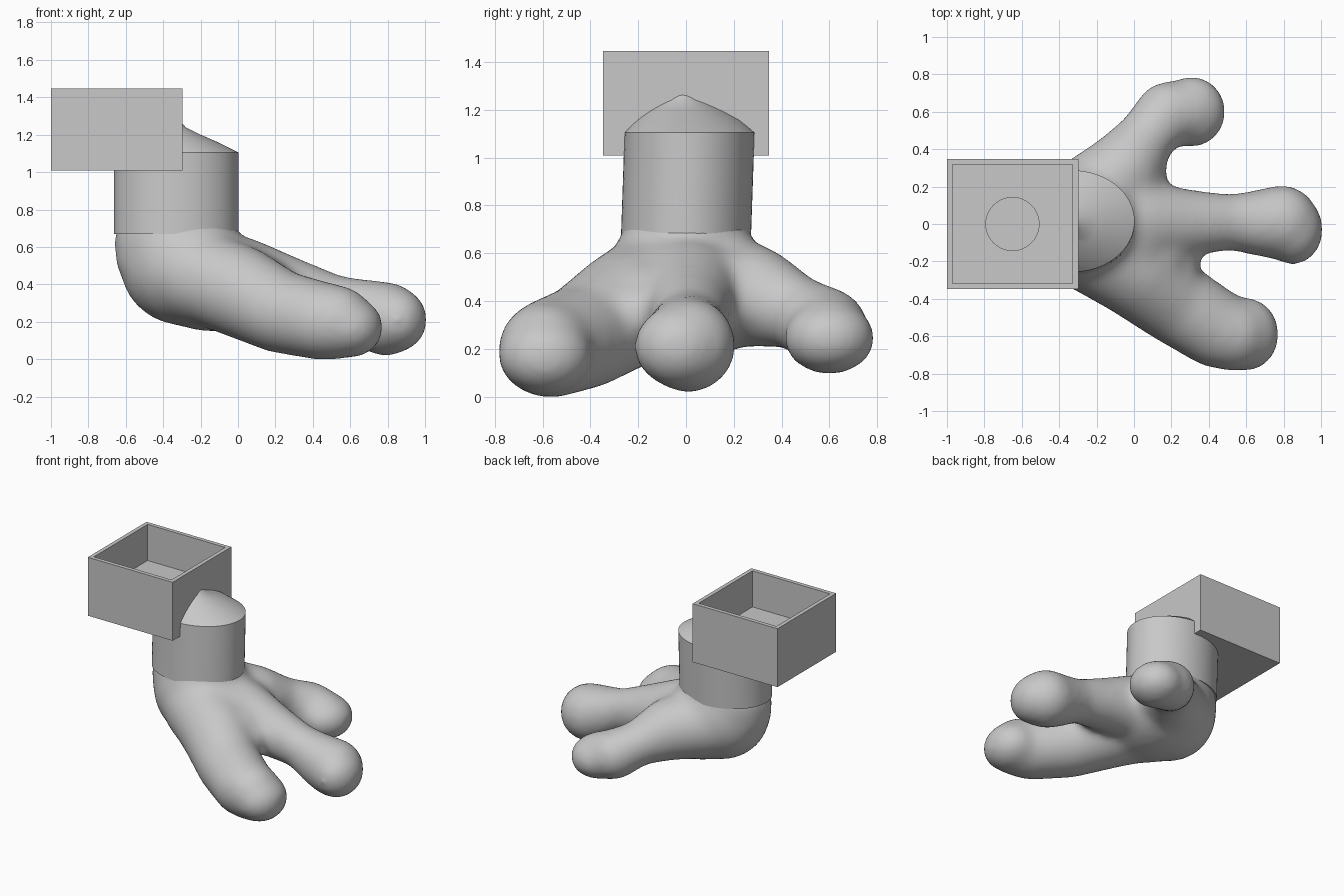
import bpy
import bmesh
from math import cos, sin, tau, radians
from mathutils import Matrix, Vector

cube = bpy.data.objects.get("Cube")
if cube:
    bpy.data.objects.remove(cube, do_unlink=True)

COLOUR = (0.58, 0.58, 0.58, 1)
grey = bpy.data.materials.new("plain grey")
grey.use_nodes = True
grey.diffuse_color = COLOUR
grey.node_tree.nodes["Principled BSDF"].inputs["Base Color"].default_value = COLOUR


def make_object(name, bm):
    bmesh.ops.recalc_face_normals(bm, faces=bm.faces)
    mesh = bpy.data.meshes.new(name)
    bm.to_mesh(mesh)
    bm.free()
    mesh.materials.append(grey)
    obj = bpy.data.objects.new(name, mesh)
    bpy.context.collection.objects.link(obj)
    return obj


def shade(obj, angle):
    bpy.ops.object.select_all(action="DESELECT")
    obj.select_set(True)
    bpy.context.view_layer.objects.active = obj
    bpy.ops.object.shade_smooth_by_angle(angle=radians(angle))


def ball(bm, centre, radii):
    matrix = Matrix.Translation(centre) @ Matrix.Diagonal((*radii, 1))
    bmesh.ops.create_icosphere(bm, subdivisions=3, radius=1, matrix=matrix)


def limb(bm, stations, steps=7):
    """Closely spaced balls along a path of (x, y, z, radius)."""
    for a, b in zip(stations, stations[1:]):
        for i in range(steps + 1):
            p = Vector(a).lerp(Vector(b), i / steps)
            ball(bm, p[:3], (p[3],) * 3)


def loft(bm, rings, sides=64):
    """Elliptical rings of (centre x, centre y, z, scale), capped at both ends."""
    loops = []
    for x, y, z, s in rings:
        loops.append([bm.verts.new((x + 0.333 * s * cos(tau * i / sides),
                                    y + 0.272 * s * sin(tau * i / sides), z))
                      for i in range(sides)])
    for low, high in zip(loops, loops[1:]):
        for i in range(sides):
            j = (i + 1) % sides
            bm.faces.new((low[i], low[j], high[j], high[i]))
    bm.faces.new(loops[0][::-1])
    bm.faces.new(loops[-1])


bm = bmesh.new()
# Foot: stem, heel, palm and the webs between the toes
loft(bm, [(-0.33, 0, 0.48, 0.97), (-0.33, 0, 0.65, 1),
          (-0.33, 0, 0.72, 0.93), (-0.33, 0, 0.85, 0.92)])
ball(bm, (-0.29, 0, 0.51), (0.345, 0.32, 0.335))
ball(bm, (-0.13, -0.02, 0.41), (0.38, 0.39, 0.265))
ball(bm, (-0.02, 0.25, 0.4), (0.2, 0.23, 0.16))
ball(bm, (0.05, -0.16, 0.4), (0.25, 0.22, 0.18))
ball(bm, (0.18, -0.2, 0.35), (0.18, 0.21, 0.14))
# Foot: back toe
limb(bm, [(-0.25, 0.11, 0.46, 0.25), (-0.06, 0.28, 0.42, 0.215),
          (0.06, 0.46, 0.355, 0.155), (0.18, 0.59, 0.285, 0.175), (0.29, 0.6, 0.255, 0.165)])
ball(bm, (0.31, 0.6, 0.245), (0.185, 0.195, 0.155))
# Foot: middle toe
limb(bm, [(-0.2, 0, 0.43, 0.25), (0.02, 0.01, 0.425, 0.23), (0.27, 0.005, 0.365, 0.185),
          (0.52, 0.01, 0.3, 0.15), (0.7, 0.005, 0.24, 0.185), (0.79, 0.01, 0.215, 0.202)])
ball(bm, (0.85, -0.03, 0.21), (0.165, 0.193, 0.175))
# Foot: front toe
limb(bm, [(-0.25, -0.11, 0.46, 0.25), (0, -0.25, 0.365, 0.25),
          (0.22, -0.42, 0.255, 0.225), (0.44, -0.56, 0.205, 0.213), (0.53, -0.59, 0.197, 0.2)])
ball(bm, (0.605, -0.59, 0.17), (0.175, 0.2, 0.165))
foot = make_object("foot", bm)
remesh = foot.modifiers.new("fuse", "REMESH")
remesh.mode = "VOXEL"
remesh.voxel_size = 0.02
remesh.use_smooth_shade = True
smooth = foot.modifiers.new("soften", "SMOOTH")
smooth.factor = 0.5
smooth.iterations = 40

# Ankle: slightly leaning column
bm = bmesh.new()
loft(bm, [(-0.33, 0, 0.67, 1), (-0.33, 0.015, 1.105, 1)])
ankle = make_object("ankle", bm)
shade(ankle, 30)

# Ankle dome: pointed cap cut off at the box wall
bm = bmesh.new()
loft(bm, [(-0.33, 0.015, 1.105, 1), (-0.37, 0.01, 1.155, 0.82), (-0.4, 0, 1.2, 0.6),
          (-0.4, -0.01, 1.24, 0.36), (-0.38, -0.015, 1.268, 0.23)])
cut = bmesh.ops.bisect_plane(bm, geom=bm.verts[:] + bm.edges[:] + bm.faces[:],
                             plane_co=(-0.31, 0, 0), plane_no=(-1, 0, 0), clear_outer=True)
edges = [e for e in cut["geom_cut"] if isinstance(e, bmesh.types.BMEdge)]
bmesh.ops.edgeloop_fill(bm, edges=edges)
dome = make_object("ankle_dome", bm)
shade(dome, 40)

# Open box: thin walls and a thick floor
bm = bmesh.new()
bmesh.ops.create_cube(bm, size=1, matrix=Matrix.Translation((-0.649, 0, 1.2275))
                      @ Matrix.Diagonal((0.702, 0.694, 0.437, 1)))
top = max(bm.faces, key=lambda f: f.calc_center_median().z)
bmesh.ops.inset_region(bm, faces=[top], thickness=0.03, use_even_offset=True)
well = bmesh.ops.extrude_discrete_faces(bm, faces=[top])["faces"][0]
bmesh.ops.translate(bm, verts=well.verts, vec=(0, 0, -0.27))

# Shallow round socket in the box floor
floor_z = well.verts[0].co.z
rim = list(well.edges)
bmesh.ops.delete(bm, geom=[well], context="FACES_ONLY")
circle = bmesh.ops.create_circle(bm, segments=48, radius=0.142,
                                 matrix=Matrix.Translation((-0.65, 0, floor_z)))["verts"]
ring = list({e for v in circle for e in v.link_edges})
bmesh.ops.triangle_fill(bm, edges=rim + ring, use_beauty=True, normal=(0, 0, 1))
side = bmesh.ops.extrude_edge_only(bm, edges=ring)["geom"]
bmesh.ops.translate(bm, verts=[g for g in side if isinstance(g, bmesh.types.BMVert)],
                    vec=(0, 0, -0.04))
bmesh.ops.edgeloop_fill(bm, edges=[g for g in side if isinstance(g, bmesh.types.BMEdge)
                                   and g.is_boundary])
box = make_object("open_box", bm)
shade(box, 30)
